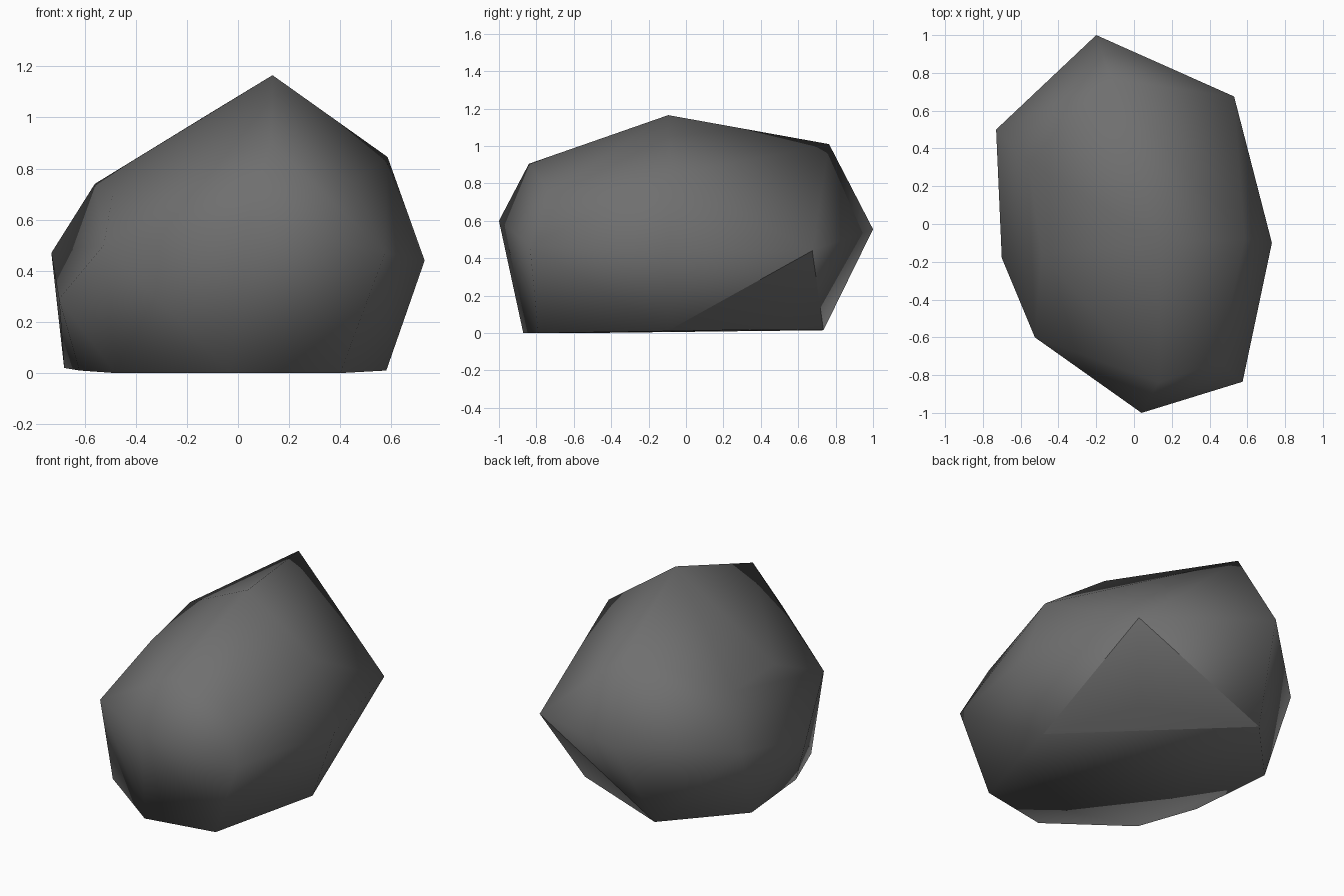
import bpy
import bmesh

cube = bpy.data.objects.get("Cube")
if cube:
    bpy.data.objects.remove(cube, do_unlink=True)

# One dark stone colour
stone = bpy.data.materials.new("dark_grey_stone")
stone.use_nodes = True
colour = (0.16, 0.16, 0.16, 1)
stone.diffuse_color = colour
shader = stone.node_tree.nodes["Principled BSDF"]
shader.inputs["Base Color"].default_value = colour
shader.inputs["Roughness"].default_value = 0.9

# Corners of the boulder, ring by ring
chipped_base = [(0.58, -0.1, 0.01), (0.36, 0.475, 0.02), (-0.3, 0.735, 0.015)]
base = [(-0.68, 0.33, 0.02), (-0.62, -0.19, 0.01), (-0.48, -0.54, 0),
        (-0.03, -0.87, 0), (0.4, -0.79, 0)]
chip_tip = (0.53, 0.675, 0.44)
waist = [(0.73, -0.1, 0.44), (-0.2, 1, 0.555), (-0.73, 0.5, 0.47),
         (-0.7, -0.18, 0.29), (-0.525, -0.6, 0.5), (0.04, -1, 0.6),
         (0.575, -0.835, 0.47)]
shoulder = [(0.585, -0.08, 0.845), (-0.56, 0.33, 0.74), (-0.49, -0.16, 0.7),
            (0.45, -0.73, 0.75)]
crown = [(0.135, -0.095, 1.165), (-0.12, 0.765, 1.01), (0.13, -0.84, 0.905)]

# Wrap the corners in a faceted skin
bm = bmesh.new()
chip = [bm.verts.new(p) for p in chipped_base + [chip_tip]]
for p in base + waist + shoulder + crown:
    bm.verts.new(p)
bmesh.ops.convex_hull(bm, input=bm.verts[:])
bmesh.ops.recalc_face_normals(bm, faces=bm.faces[:])

# Smooth everywhere except around the chipped corner
chip_faces = {f for f in bm.faces if all(v in chip for v in f.verts)}
for f in bm.faces:
    f.smooth = True
for e in bm.edges:
    inside = sum(f in chip_faces for f in e.link_faces)
    e.smooth = inside != 1

mesh = bpy.data.meshes.new("boulder")
bm.to_mesh(mesh)
bm.free()
mesh.materials.append(stone)
boulder = bpy.data.objects.new("boulder", mesh)
bpy.context.collection.objects.link(boulder)
